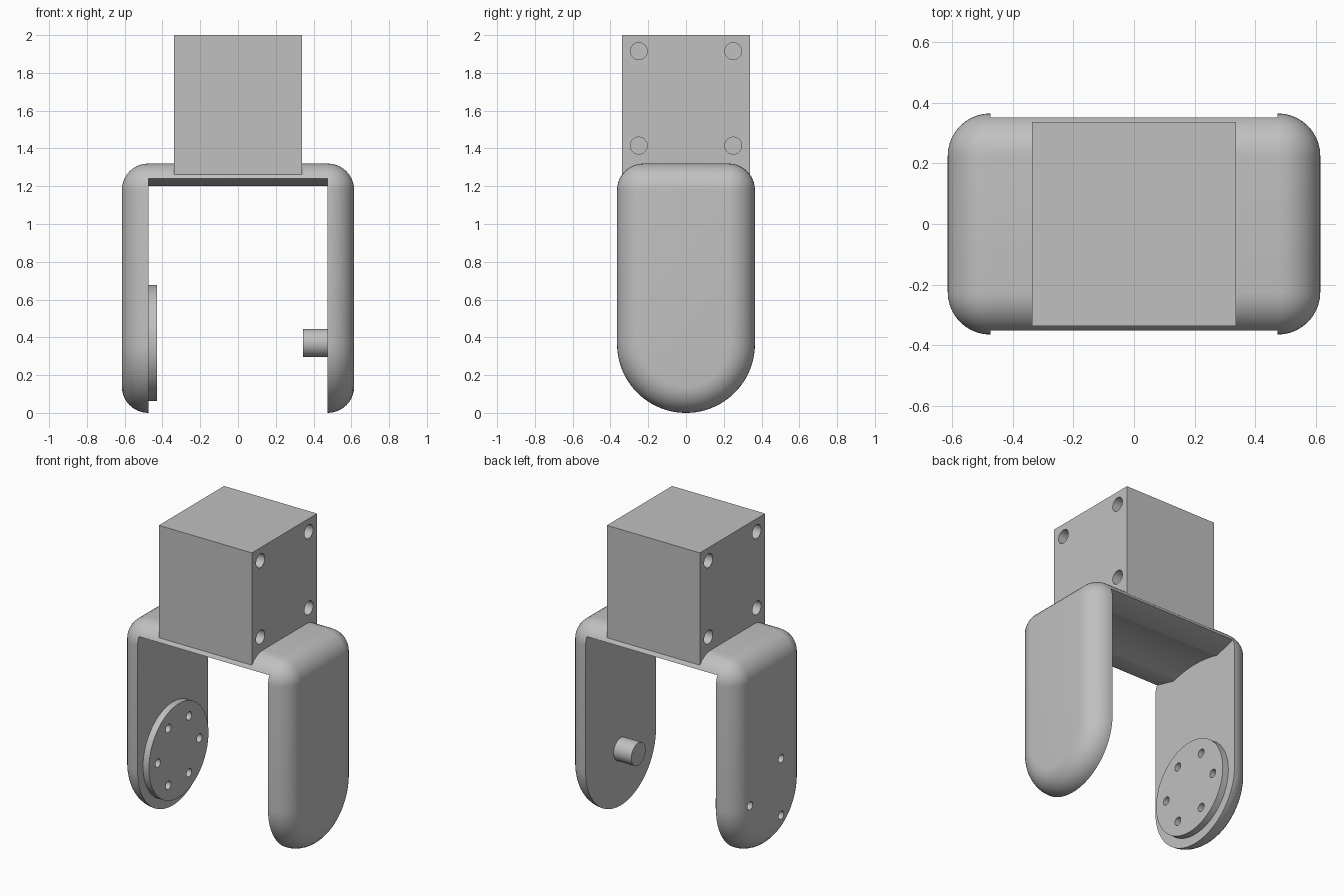
import bpy, bmesh
from math import sin, cos, pi, radians
from mathutils import Matrix

cube = bpy.data.objects.get("Cube")
if cube:
    bpy.data.objects.remove(cube, do_unlink=True)

grey = bpy.data.materials.new("plain grey")
grey.use_nodes = True
grey.diffuse_color = (0.53, 0.53, 0.53, 1)
grey.node_tree.nodes["Principled BSDF"].inputs["Base Color"].default_value = (0.53, 0.53, 0.53, 1)

FILLET = 0.14      # rounding of the bracket, equal to its wall thickness
WALL = 0.473       # inner face of each arm
CORE = 0.225       # half depth of the bracket before rounding
PIVOT_Z = 0.37
TOP = 1.32


def finish(name, bm):
    bmesh.ops.recalc_face_normals(bm, faces=bm.faces)
    mesh = bpy.data.meshes.new(name)
    bm.to_mesh(mesh)
    bm.free()
    obj = bpy.data.objects.new(name, mesh)
    bpy.context.collection.objects.link(obj)
    mesh.materials.append(grey)
    return obj


def select(obj):
    bpy.ops.object.select_all(action='DESELECT')
    obj.select_set(True)
    bpy.context.view_layer.objects.active = obj


def add_rod(bm, x0, x1, y, z, radius, sides=32):
    """Capped cylinder running along x."""
    place = Matrix.Translation(((x0 + x1) / 2, y, z)) @ Matrix.Rotation(pi / 2, 4, 'Y')
    bmesh.ops.create_cone(bm, cap_ends=True, segments=sides, radius1=radius,
                          radius2=radius, depth=abs(x1 - x0), matrix=place)


def cut(obj, cutter):
    select(obj)
    mod = obj.modifiers.new("cut", 'BOOLEAN')
    mod.operation = 'DIFFERENCE'
    mod.solver = 'EXACT'
    mod.object = cutter
    bpy.ops.object.modifier_apply(modifier=mod.name)


def smooth(obj):
    select(obj)
    bpy.ops.object.shade_smooth_by_angle(angle=radians(30))


def skin(bm, rings):
    """Join matching rings of points and cap both ends."""
    loops = [[bm.verts.new(p) for p in ring] for ring in rings]
    for a, b in zip(loops, loops[1:]):
        for i in range(len(a)):
            j = (i + 1) % len(a)
            bm.faces.new((a[i], a[j], b[j], b[i]))
    bm.faces.new(loops[0])
    bm.faces.new(loops[-1])
    bmesh.ops.remove_doubles(bm, verts=bm.verts, dist=1e-5)


def arm_outline(x, grow):
    """Round-bottomed outline in the yz plane, grown outward from the core."""
    pts = []
    base = CORE + FILLET
    for i in range(49):
        a = pi + pi * i / 48
        pts.append((x, (CORE + grow) * cos(a), base + (CORE + grow) * sin(a)))
    for side, start in ((1, 0), (-1, pi / 2)):
        for i in range(11):
            a = start + pi / 2 * i / 10
            pts.append((x, side * CORE + grow * cos(a), TOP - FILLET + grow * sin(a)))
    return pts


# Bracket body: fully rounded block
rings = []
for side in (-1, 1):
    angles = [pi / 2 * i / 10 for i in range(11)]
    for t in (reversed(angles) if side < 0 else angles):
        x = side * (WALL + 0.002 + FILLET * sin(t))
        rings.append(arm_outline(x, FILLET * cos(t)))
bm = bmesh.new()
skin(bm, rings)
bracket = finish("bracket", bm)

# Space between the arms, with an arched underside to the bridge
ridge_y, ridge_z, edge_z, sag = 0.2, 1.2, 1.24, 0.028
under = [(-0.6, -0.2), (0.6, -0.2), (0.6, edge_z), (0.352, edge_z)]
for i in range(17):
    u = 1 - i / 8
    under.append((ridge_y * u, ridge_z + sag * (1 - u * u)))
under += [(-0.352, edge_z), (-0.6, edge_z)]
bm = bmesh.new()
skin(bm, [[(x, y, z) for y, z in under] for x in (-WALL, WALL)])
gap = finish("gap_cutter", bm)
cut(bracket, gap)

# Round horn plate on the inside of the right arm
bm = bmesh.new()
add_rod(bm, -WALL - 0.01, -0.43, 0, PIVOT_Z, 0.308, 64)
horn = finish("horn_plate", bm)

# Six screw holes, every second one passing through the arm
bm = bmesh.new()
for i in range(6):
    a = i * pi / 3
    outer = -0.7 if i % 2 == 0 else -WALL - 0.03
    add_rod(bm, outer, -0.4, 0.215 * cos(a), PIVOT_Z + 0.215 * sin(a), 0.027, 24)
screws = finish("screw_cutter", bm)
cut(bracket, screws)
cut(horn, screws)

# Pivot pin on the inside of the left arm
bm = bmesh.new()
add_rod(bm, 0.345, WALL + 0.02, 0, PIVOT_Z, 0.074, 48)
pin = finish("pivot_pin", bm)

# Block on top of the bridge with blind mounting holes on both sides
half, low, high = 0.3375, 1.25, 2.0
bm = bmesh.new()
bmesh.ops.create_cube(bm, size=1, matrix=Matrix.Translation((0, 0, (low + high) / 2))
                      @ Matrix.Diagonal((2 * half, 2 * half, high - low, 1)))
block = finish("top_block", bm)
bm = bmesh.new()
for side in (-1, 1):
    for y in (-0.25, 0.25):
        for z in (1.415, 1.915):
            add_rod(bm, side * (half - 0.1), side * (half + 0.05), y, z, 0.045)
mounts = finish("mount_cutter", bm)
cut(block, mounts)

for helper in (gap, screws, mounts):
    bpy.data.objects.remove(helper, do_unlink=True)
for part in (bracket, horn, pin, block):
    smooth(part)
